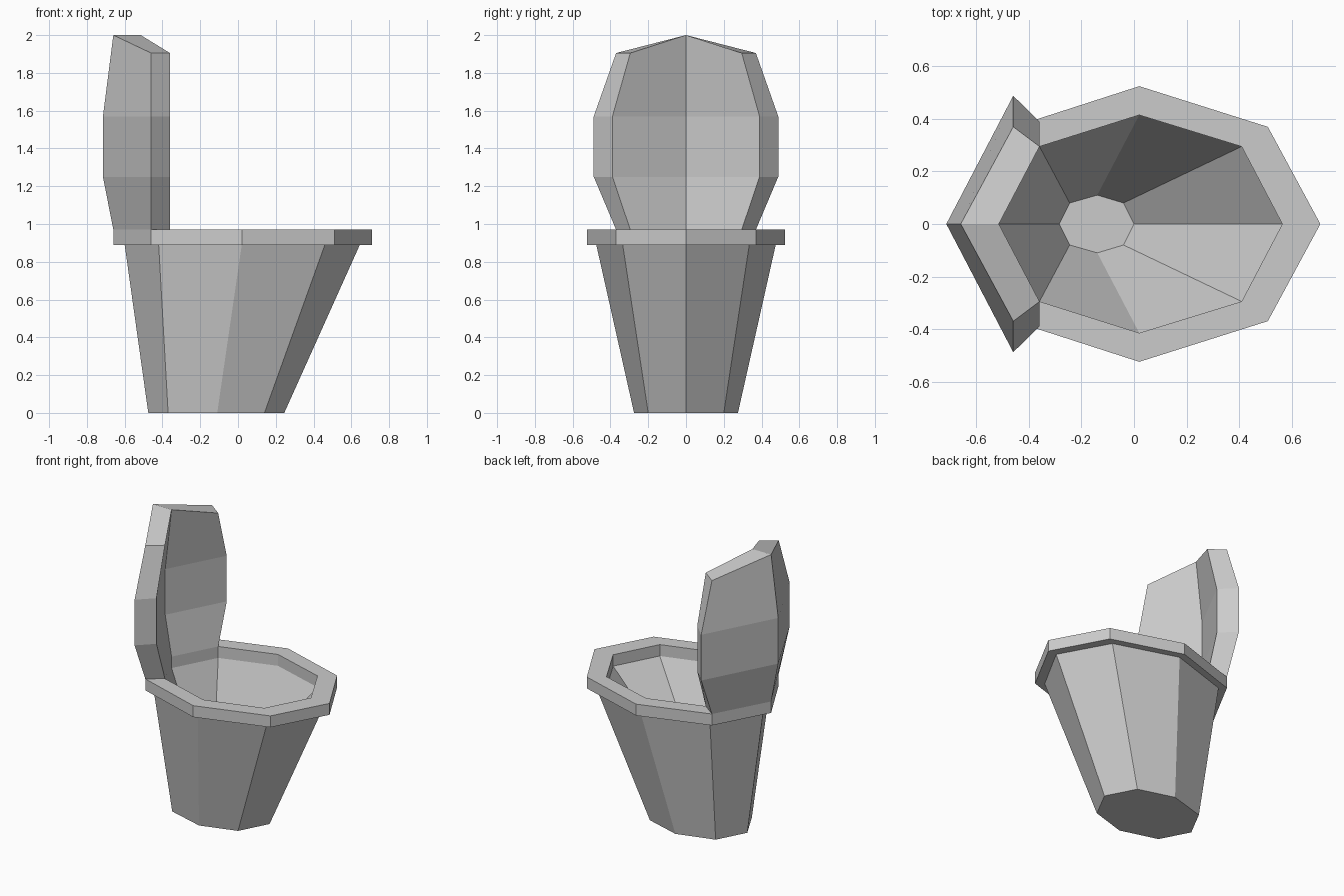
import bpy

if "Cube" in bpy.data.objects:
    bpy.data.objects.remove(bpy.data.objects["Cube"])


def octagon(xs, y_front, y_mid, y_back, z):
    """Eight-sided ring, mirrored in y; xs runs from front tip to rear tip."""
    half = [(xs[1], y_front), (xs[2], y_mid), (xs[3], y_back)]
    pts = [(xs[0], 0)] + half + [(xs[4], 0)] + [(x, -y) for x, y in reversed(half)]
    return [(x, y, z) for x, y in pts]


def loft(name, rings, caps):
    """Skin a stack of equal rings and add the given cap faces."""
    n = len(rings[0])
    verts = [p for ring in rings for p in ring]
    faces = []
    for r in range(len(rings) - 1):
        for i in range(n):
            j = (i + 1) % n
            faces.append((r * n + i, r * n + j, (r + 1) * n + j, (r + 1) * n + i))
    mesh = bpy.data.meshes.new(name)
    mesh.from_pydata(verts, [], faces + caps)
    mesh.update()
    obj = bpy.data.objects.new(name, mesh)
    bpy.context.collection.objects.link(obj)
    return obj


# Bowl: outer wall, overhanging rim, then the hollow basin
RIM_LOW, RIM_TOP, FLOOR = 0.89, 0.97, 0.28
outer = ((0.71, 0.51, 0.02, -0.46, -0.66), 0.37, 0.525, 0.37)
inner = ((0.565, 0.41, 0.02, -0.36, -0.515), 0.295, 0.415, 0.295)
bowl_rings = [
    octagon((0.245, 0.14, -0.11, -0.37, -0.475), 0.2, 0.275, 0.2, 0),
    octagon((0.645, 0.46, 0.02, -0.42, -0.6), 0.335, 0.475, 0.335, RIM_LOW),
    octagon(*outer, RIM_LOW),
    octagon(*outer, RIM_TOP),
    octagon(*inner, RIM_TOP),
    octagon(*inner, RIM_LOW),
    octagon((0.0, -0.04, -0.14, -0.245, -0.285), 0.08, 0.11, 0.08, FLOOR),
]
last = 8 * (len(bowl_rings) - 1)
loft("bowl", bowl_rings, [tuple(range(7, -1, -1)), tuple(range(last, last + 8))])


# Raised lid: folded panel growing out of the rear of the rim
def lid_ring(s, z_side, z_spine):
    y_in, y_out = 0.295 * s, 0.37 * s
    return [(-0.36, y_in, z_side), (-0.46, y_out, z_side),
            (-0.46 - 0.2 * s if s == 1 else -0.715, 0, z_spine),
            (-0.46, -y_out, z_side), (-0.36, -y_in, z_side),
            (-0.36 - 0.155 * s, 0, z_spine)]


lid_rings = [lid_ring(1, RIM_TOP, RIM_TOP), lid_ring(1.32, 1.25, 1.25),
             lid_ring(1.32, 1.57, 1.57), lid_ring(1, 1.905, 2.0)]
loft("lid", lid_rings, [(18, 19, 20, 23), (23, 20, 21, 22)])
